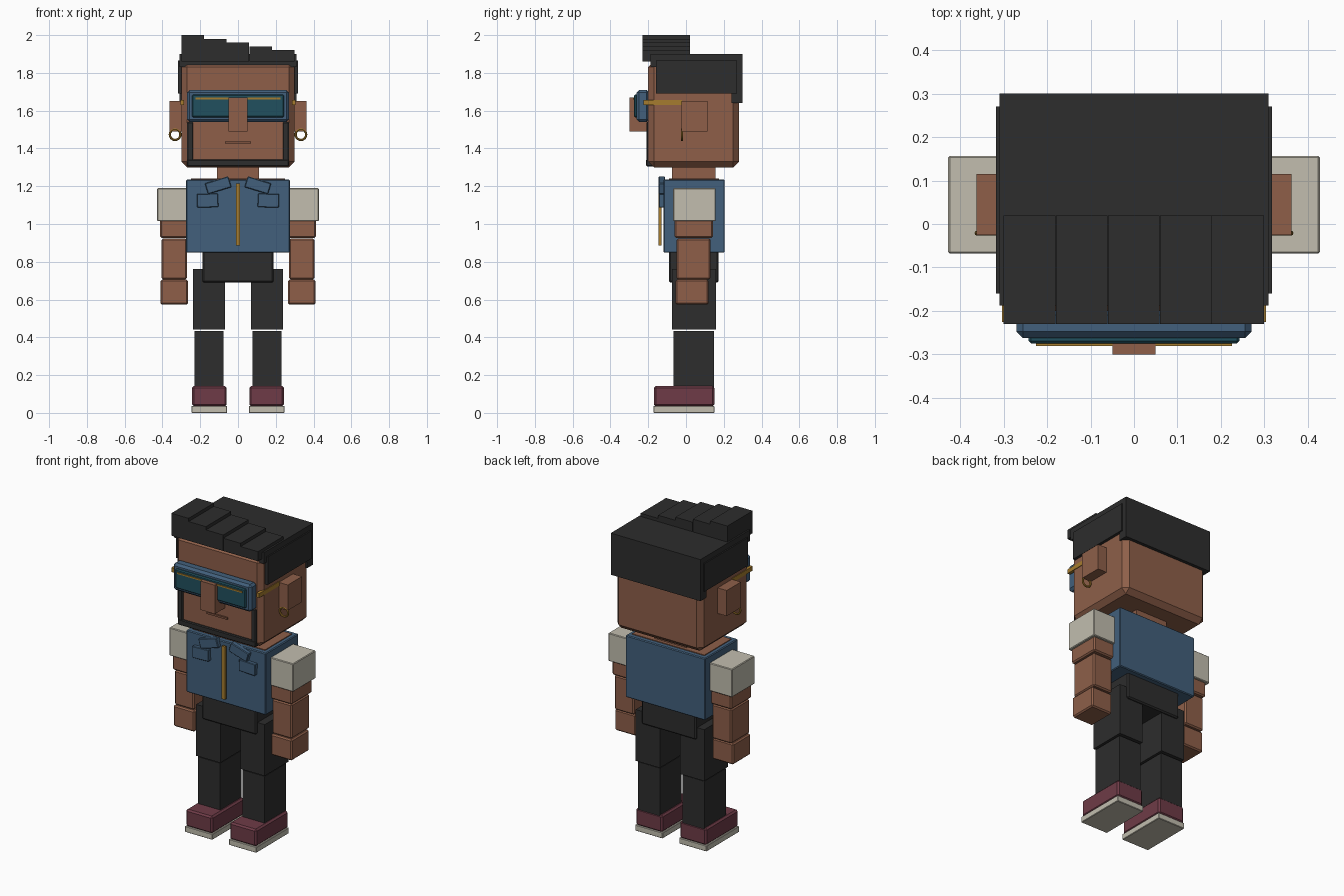
import bpy
import math

cube = bpy.data.objects.get("Cube")
if cube:
    bpy.data.objects.remove(cube, do_unlink=True)


def material(name, code):
    def linear(v):
        return v / 12.92 if v <= 0.04045 else ((v + 0.055) / 1.055) ** 2.4
    rgb = [linear(int(code[i:i + 2], 16) / 255) for i in (0, 2, 4)]
    mat = bpy.data.materials.new(name)
    mat.use_nodes = True
    mat.diffuse_color = (*rgb, 1)
    bsdf = mat.node_tree.nodes["Principled BSDF"]
    bsdf.inputs["Base Color"].default_value = (*rgb, 1)
    bsdf.inputs["Roughness"].default_value = 0.8
    return mat


skin = material("skin brown", "8E5F49")
lip = material("lip brown", "7E523F")
black = material("soft black", "2D2D2D")
blue = material("denim blue", "42607C")
pale = material("pale cloth", "C2BEAF")
teal = material("lens teal", "21505F")
gold = material("gold", "A67C2E")
maroon = material("maroon", "6E3B47")


def box(name, mat, x, y, z, bevel=0.0, tilt=0.0):
    """Box spanning the (low, high) range on each axis, tilted about y."""
    spans = (x, y, z)
    bpy.ops.mesh.primitive_cube_add(size=1, location=[(a + b) / 2 for a, b in spans])
    obj = bpy.context.object
    obj.name = name
    obj.scale = [b - a for a, b in spans]
    bpy.ops.object.transform_apply(location=False, rotation=False, scale=True)
    obj.rotation_euler.y = math.radians(tilt)
    obj.data.materials.append(mat)
    if bevel:
        mod = obj.modifiers.new("edge", 'BEVEL')
        mod.width = bevel
        mod.segments = 1
    return obj


def pair(name, mat, x, y, z, bevel=0.0, tilt=0.0):
    """Mirrored boxes, given for the +x side."""
    box("left_" + name, mat, x, y, z, bevel, tilt)
    box("right_" + name, mat, (-x[1], -x[0]), y, z, bevel, -tilt)


def centred(name, mat, half, y, z, bevel=0.0):
    return box(name, mat, (-half, half), y, z, bevel)


# Head and face
centred("head", skin, 0.30, (-0.20, 0.28), (1.30, 1.86), 0.03)
centred("nose", skin, 0.05, (-0.30, -0.19), (1.49, 1.67))
centred("mouth", lip, 0.07, (-0.21, -0.19), (1.425, 1.437))
pair("ear", skin, (0.29, 0.362), (-0.025, 0.115), (1.49, 1.65))
pair("beard_side", black, (0.237, 0.27), (-0.21, -0.17), (1.31, 1.54), 0.005)
centred("beard_chin", black, 0.27, (-0.212, -0.17), (1.305, 1.342), 0.005)

# Hair: cap, side and back panels, stepped fringe
centred("hair_top", black, 0.31, (-0.188, 0.30), (1.83, 1.90))
pair("hair_side", black, (0.28, 0.318), (-0.16, 0.27), (1.69, 1.865))
centred("hair_back", black, 0.31, (0.24, 0.30), (1.64, 1.86))
for i in range(5):
    left = -0.30 + 0.12 * i
    box(f"fringe_{i + 1}", black, (left, left + 0.119), (-0.23, 0.02),
        (1.86, 2.0 - 0.02 * i))

# Glasses and earrings
centred("glasses_frame", blue, 0.27, (-0.262, -0.195), (1.54, 1.71), 0.014)
centred("glasses_lens", teal, 0.243, (-0.275, -0.25), (1.565, 1.685), 0.006)
centred("glasses_bar", gold, 0.225, (-0.281, -0.27), (1.66, 1.669))
pair("glasses_arm", gold, (0.285, 0.304), (-0.225, -0.02), (1.63, 1.657))
for side, sign in (("left", 1), ("right", -1)):
    bpy.ops.mesh.primitive_torus_add(
        major_radius=0.028, minor_radius=0.006, major_segments=24, minor_segments=8,
        location=(sign * 0.333, -0.021, 1.473), rotation=(math.pi / 2, 0, 0))
    ring = bpy.context.object
    ring.name = side + "_earring"
    ring.data.materials.append(gold)
    bpy.ops.object.shade_smooth_by_angle()

# Torso and jacket
centred("neck", skin, 0.11, (-0.075, 0.155), (1.20, 1.32))
centred("chest", skin, 0.25, (-0.09, 0.175), (0.90, 1.24))
centred("jacket", blue, 0.275, (-0.12, 0.205), (0.848, 1.235), 0.005)
pair("collar", blue, (0.04, 0.17), (-0.145, -0.11), (1.175, 1.235), 0.004, 17)
pair("pocket", blue, (0.105, 0.217), (-0.143, -0.11), (1.088, 1.16), 0.003, 2)
centred("zipper", gold, 0.011, (-0.146, -0.131), (0.885, 1.215))

# Arms
pair("sleeve", pale, (0.265, 0.428), (-0.068, 0.157), (1.015, 1.19), 0.004)
pair("upper_arm", skin, (0.265, 0.413), (-0.06, 0.142), (0.927, 1.03), 0.008)
pair("forearm", skin, (0.27, 0.405), (-0.05, 0.13), (0.707, 0.923), 0.008)
pair("hand", skin, (0.264, 0.41), (-0.055, 0.12), (0.573, 0.705), 0.008)

# Hips, legs and shoes
centred("hips", black, 0.188, (-0.09, 0.172), (0.69, 0.86), 0.008)
pair("thigh", black, (0.07, 0.237), (-0.075, 0.158), (0.442, 0.763))
pair("shin", black, (0.077, 0.23), (-0.066, 0.147), (0.13, 0.434))
pair("shoe", maroon, (0.06, 0.244), (-0.17, 0.15), (0.035, 0.142), 0.01)
pair("sole", pale, (0.057, 0.247), (-0.172, 0.15), (0.0, 0.037), 0.003)
